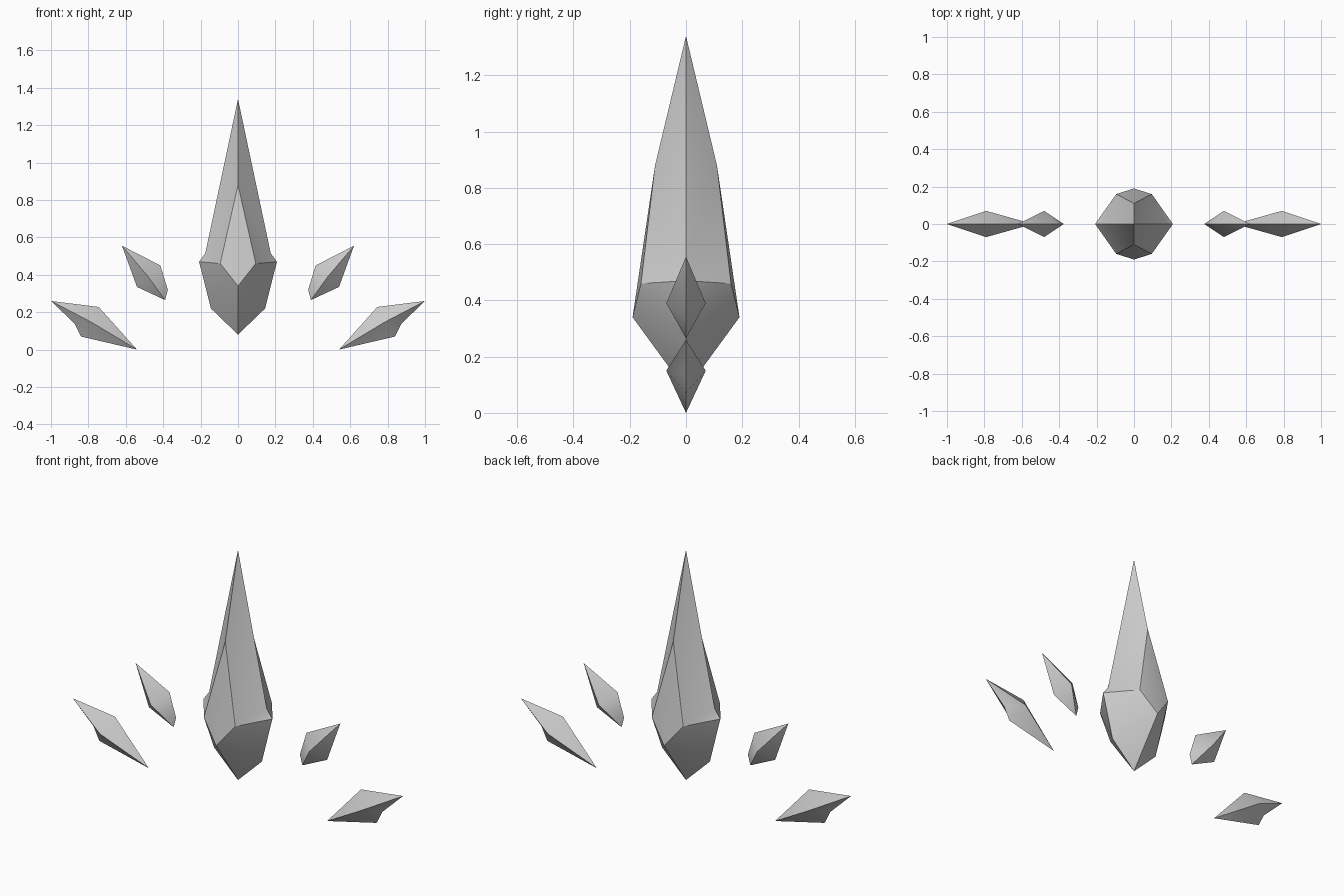
import bpy, bmesh, math

cube = bpy.data.objects.get("Cube")
if cube:
    bpy.data.objects.remove(cube, do_unlink=True)

# Single grey stone colour
stone = bpy.data.materials.new("grey crystal")
stone.diffuse_color = (0.6, 0.6, 0.6, 1)
stone.use_nodes = True
bsdf = stone.node_tree.nodes["Principled BSDF"]
bsdf.inputs["Base Color"].default_value = (0.6, 0.6, 0.6, 1)
bsdf.inputs["Roughness"].default_value = 0.7


def build(name, faces, mirrors):
    """Make one closed object from point loops repeated for each (sx, sy) sign."""
    bm = bmesh.new()
    for sx, sy in mirrors:
        for face in faces:
            bm.faces.new([bm.verts.new((x * sx, y * sy, z)) for x, y, z in face])
    bmesh.ops.remove_doubles(bm, verts=bm.verts, dist=0.0005)
    bmesh.ops.recalc_face_normals(bm, faces=bm.faces)
    mesh = bpy.data.meshes.new(name)
    bm.to_mesh(mesh)
    bm.free()
    mesh.materials.append(stone)
    obj = bpy.data.objects.new(name, mesh)
    bpy.context.collection.objects.link(obj)
    bpy.ops.object.select_all(action='DESELECT')
    obj.select_set(True)
    bpy.context.view_layer.objects.active = obj
    bpy.ops.object.shade_smooth_by_angle(angle=math.radians(35))
    return obj


# Central crystal: one quarter, mirrored in x and y
tip, base = (0, 0, 1.34), (0, 0, 0.08)
front_top, front_low = (0, -0.11, 0.88), (0, -0.19, 0.34)
corner = (0.095, -0.16, 0.46)
shoulder, side, side_low = (0.175, 0, 0.515), (0.208, 0, 0.47), (0.145, 0, 0.22)
quarter = [
    (tip, front_top, shoulder),
    (front_top, corner, shoulder),
    (front_top, front_low, corner),
    (shoulder, corner, side),
    (corner, side_low, side),
    (corner, front_low, side_low),
    (front_low, base, side_low),
]
build("central_crystal", quarter, [(1, 1), (-1, 1), (1, -1), (-1, -1)])


def shard(name, outline, peak, sx):
    """Fan an x-z outline up to a front and a back peak."""
    rim = [(x, 0, z) for x, z in outline]
    fan = [(rim[i - 1], rim[i], peak) for i in range(len(rim))]
    build(name, fan, [(sx, 1), (sx, -1)])


# Floating shards on both sides
upper = [(0.62, 0.555), (0.415, 0.45), (0.375, 0.32), (0.39, 0.265), (0.54, 0.335)]
lower = [(1.0, 0.26), (0.745, 0.228), (0.54, 0.0), (0.84, 0.07), (0.875, 0.14)]
for label, sx in (("left", 1), ("right", -1)):
    shard(label + "_upper_shard", upper, (0.48, -0.07, 0.39), sx)
    shard(label + "_lower_shard", lower, (0.79, -0.07, 0.15), sx)
